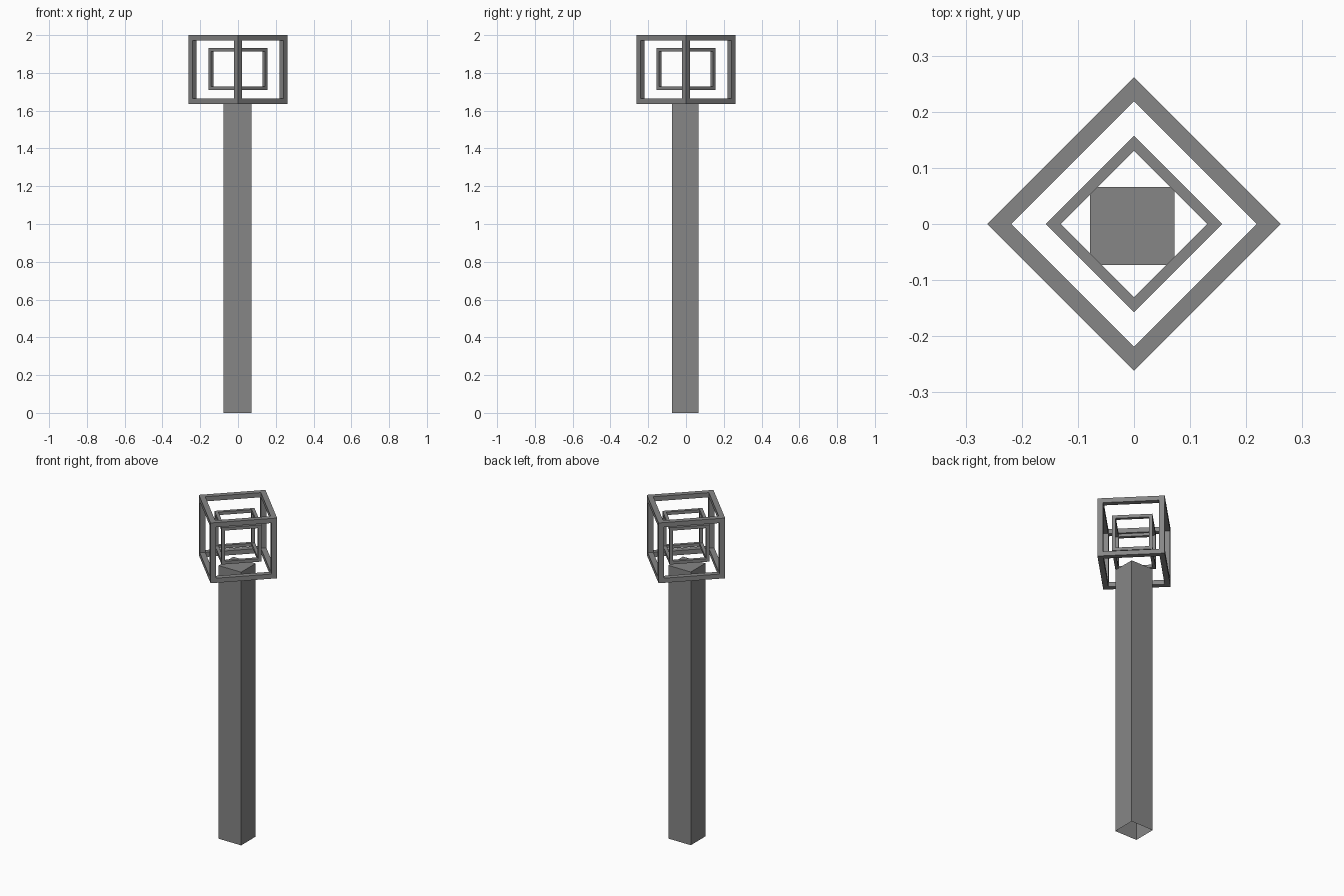
import bpy, bmesh, math
from mathutils import Matrix

if "Cube" in bpy.data.objects:
    bpy.data.objects.remove(bpy.data.objects["Cube"])

grey = bpy.data.materials.new("mid_grey")
grey.diffuse_color = (0.24, 0.24, 0.24, 1)
grey.use_nodes = True
grey.node_tree.nodes["Principled BSDF"].inputs["Base Color"].default_value = grey.diffuse_color


def finish(name, bm):
    mesh = bpy.data.meshes.new(name)
    bm.to_mesh(mesh)
    bm.free()
    mesh.materials.append(grey)
    obj = bpy.data.objects.new(name, mesh)
    bpy.context.collection.objects.link(obj)
    return obj


def cage(name, side, z0, z1, bar, bar_z):
    """Open cube frame of square bars, turned 45 degrees about z."""
    half, mid = side / 2, bar / 2
    xs = [-half, -half + bar, half - bar, half]
    zs = [z0, z0 + bar_z, z1 - bar_z, z1]
    # 3 x 3 x 3 cells: keep only corner and edge cells, so bars join cleanly
    solid = {(i, j, k) for i in range(3) for j in range(3) for k in range(3)
             if (i == 1) + (j == 1) + (k == 1) <= 1}
    bm = bmesh.new()
    verts = {}

    def vert(g):
        if g not in verts:
            verts[g] = bm.verts.new((xs[g[0]], xs[g[1]], zs[g[2]]))
        return verts[g]

    for c in solid:
        for a in range(3):
            for s in (0, 1):
                n = list(c)
                n[a] += 2 * s - 1
                if tuple(n) in solid:
                    continue
                b, d = (a + 1) % 3, (a + 2) % 3
                ring = []
                for u, v in ((0, 0), (1, 0), (1, 1), (0, 1)):
                    g = list(c)
                    g[a] += s
                    g[b] += u
                    g[d] += v
                    ring.append(vert(tuple(g)))
                bm.faces.new(ring if s else ring[::-1])
    bmesh.ops.transform(bm, matrix=Matrix.Rotation(math.pi / 4, 4, 'Z'),
                        verts=bm.verts)
    return finish(name, bm)


# Post: square tube closed at the top and open underneath
bm = bmesh.new()
bmesh.ops.create_cube(bm, size=1, matrix=Matrix.Translation((-0.003, -0.0035, 0.825))
                      @ Matrix.Diagonal((0.15, 0.139, 1.65, 1)))
bm.normal_update()
bmesh.ops.delete(bm, geom=[f for f in bm.faces if f.normal.z < -0.9],
                 context='FACES_ONLY')
finish("post", bm)

# Nested lantern cages
cage("outer_cage", 0.370, 1.636, 2.0, 0.0305, 0.028)
cage("inner_cage", 0.222, 1.709, 1.931, 0.0185, 0.0185)
